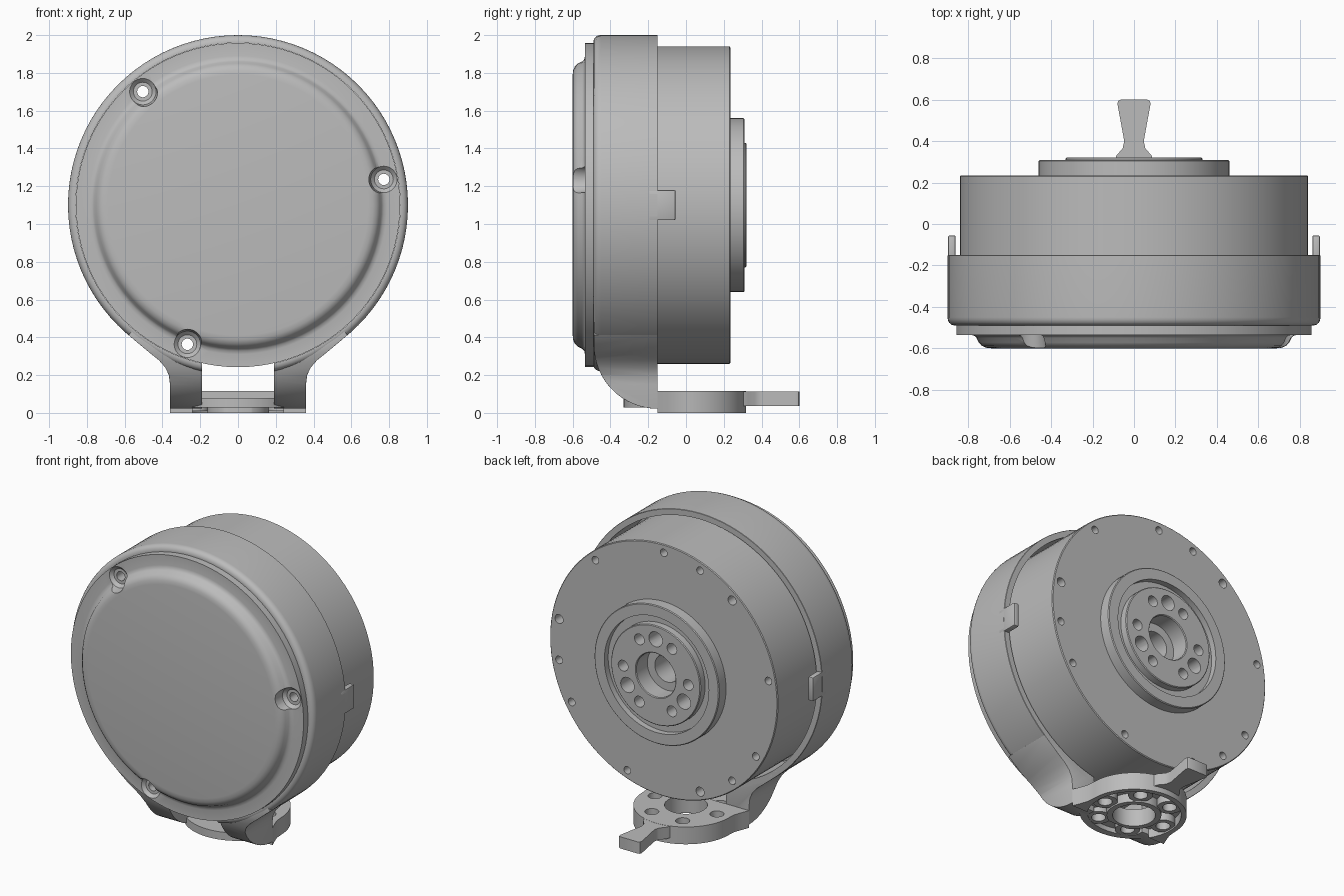
import bpy, bmesh
from math import sin, cos, pi, radians
from mathutils import Vector

AXIS_Z = 1.10  # height of the motor axis

if "Cube" in bpy.data.objects:
    bpy.data.objects.remove(bpy.data.objects["Cube"])

grey = bpy.data.materials.new("housing_grey")
grey.use_nodes = True
grey.diffuse_color = (0.5, 0.5, 0.5, 1)
grey.node_tree.nodes["Principled BSDF"].inputs["Base Color"].default_value = grey.diffuse_color


def finish(name, bm):
    bmesh.ops.remove_doubles(bm, verts=bm.verts, dist=1e-5)
    bmesh.ops.recalc_face_normals(bm, faces=bm.faces)
    mesh = bpy.data.meshes.new(name)
    bm.to_mesh(mesh)
    bm.free()
    obj = bpy.data.objects.new(name, mesh)
    mesh.materials.append(grey)
    bpy.context.collection.objects.link(obj)
    return obj


def lathe(name, profile, axis="Y", centers=((0, AXIS_Z),), segs=96):
    """Turn a closed (radius, height) profile about an axis at each centre."""
    bm = bmesh.new()
    for u, v in centers:
        rings = []
        for r, h in profile:
            ring = []
            for i in range(segs if r > 0 else 1):
                a = 2 * pi * i / segs
                p, q = u + r * cos(a), v + r * sin(a)
                ring.append(bm.verts.new((p, h, q) if axis == "Y" else (p, q, h)))
            rings.append(ring)
        for a, b in zip(rings, rings[1:] + rings[:1]):
            if len(a) == 1 and len(b) == 1:
                continue
            for i in range(segs):
                j = (i + 1) % segs
                quad = [a[i % len(a)], a[j % len(a)], b[j % len(b)], b[i % len(b)]]
                bm.faces.new(list(dict.fromkeys(quad)))
    return finish(name, bm)


def rods(name, centers, r, low, high, axis="Y"):
    return lathe(name, [(0, low), (r, low), (r, high), (0, high)], axis, centers, 24)


def prism(name, outline, low, high, axis):
    """Extrude a 2D outline along an axis."""
    place = {"X": lambda p, q, h: (h, p, q),
             "Y": lambda p, q, h: (p, h, q),
             "Z": lambda p, q, h: (p, q, h)}[axis]
    bm = bmesh.new()
    face = bm.faces.new([bm.verts.new(place(p, q, low)) for p, q in outline])
    out = bmesh.ops.extrude_face_region(bm, geom=[face])
    moved = [g for g in out["geom"] if isinstance(g, bmesh.types.BMVert)]
    bmesh.ops.translate(bm, verts=moved, vec=Vector(place(0, 0, high - low)))
    return finish(name, bm)


def rect(a, b, c, d):
    return [(a, c), (b, c), (b, d), (a, d)]


def apply(obj, mod):
    bpy.context.view_layer.objects.active = obj
    bpy.ops.object.modifier_apply(modifier=mod.name)


def cut(objs, cutter, operation="DIFFERENCE"):
    for obj in objs:
        mod = obj.modifiers.new("cut", "BOOLEAN")
        mod.operation, mod.object, mod.solver = operation, cutter, "EXACT"
        apply(obj, mod)
    bpy.data.objects.remove(cutter)


def polar(angles, r, v=AXIS_Z):
    return [(r * cos(radians(a)), v + r * sin(radians(a))) for a in angles]


def arc(cx, cy, r, start, end, n=24):
    return [(cx + r * cos(radians(start + (end - start) * i / n)),
             cy + r * sin(radians(start + (end - start) * i / n))) for i in range(n + 1)]


# Motor body with rear boss, groove, output disc and stepped bore
body = lathe("motor_body", [
    (0, .05), (.09, .05), (.09, .2), (.145, .2), (.145, .315), (.15, .32),
    (.325, .32), (.33, .315), (.33, .27), (.385, .27), (.385, .31),
    (.455, .31), (.46, .305), (.46, .235), (.835, .235), (.84, .23),
    (.84, -.48), (0, -.48)])

# Front cover with raised, soft-edged dome
cover = lathe("front_cover", [
    (0, -.44), (.858, -.44), (.858, -.535), (.79, -.535), (.772, -.539),
    (.76, -.55), (.75, -.572), (.735, -.588), (.715, -.597), (.69, -.60), (0, -.60)])

# Screw pockets and holes
screws = (10, 130, 250)
cut([cover], lathe("pocket_cutter", [
    (0, -.7), (.085, -.7), (.08, -.6), (.07, -.535), (.05, -.515), (0, -.515)],
    "Y", polar(screws, .784), 32))
cut([cover, body], rods("screw_cutter", polar(screws, .784), .03, -.8, .5))
rim = [a + t for t in (0, 120, 240) for a in (50, 90, 110)]
cut([body], rods("rim_hole_cutter", polar(rim, .784), .025, .12, .4))
cut([body], rods("disc_large_cutter", polar((90, 210, 330), .24), .05, .2, .4))
cut([body], rods("disc_small_cutter", polar((0, 60, 120, 180, 240, 300), .24), .036, .2, .4))

# Outer ring with rounded front edge
ring = lathe("outer_ring", [
    (.859, -.49), (.868, -.49), (.882, -.486), (.893, -.476), (.899, -.462),
    (.9, -.45), (.9, -.152), (.898, -.15), (.86, -.15)])

# Legs: front silhouette trimmed by a rounded side profile
legs = []
for side in (1, -1):
    front = [(.19, 0), (.36, 0), (.36, .15), (.366, .2), (.385, .24), (.42, .28),
             (.47, .32), (.58, .412), (.5, .5), (.19, .4)]
    leg = prism("left_leg" if side > 0 else "right_leg",
                [(side * x, z) for x, z in front], -.6, -.1, "Y")
    profile = arc(-.15, .36, .338, 180, 270, 16) + [(-.15, .7), (-.488, .7)]
    cut([leg], prism("leg_profile", profile, -1, 1, "X"), "INTERSECT")
    bevel = leg.modifiers.new("soft_edge", "BEVEL")
    bevel.width, bevel.segments, bevel.angle_limit = .018, 3, radians(50)
    apply(leg, bevel)
    legs.append(leg)
cut(legs, lathe("bore_cutter", [(0, -1), (.87, -1), (.87, 1), (0, 1)]))
cut([ring], prism("opening_cutter", rect(-.19, .19, 0, .262), -.6, 0, "Y"))

# Side locating tabs
for side in (1, -1):
    x = sorted((side * .861, side * .898))
    tab = prism("left_tab" if side > 0 else "right_tab",
                rect(-.2, -.055, AXIS_Z - .08, AXIS_Z + .08), x[0], x[1], "X")
    bevel = tab.modifiers.new("soft_edge", "BEVEL")
    bevel.width, bevel.segments = .008, 2
    apply(tab, bevel)

# Round foot plate, front lip and hollow underside
outline = arc(0, 0, .318, 0, 180, 40) + [
    (-.322, -.05), (-.34, -.1), (-.36, -.15), (.36, -.15), (.34, -.1), (.322, -.05)]
foot = prism("foot_plate", outline, 0, .115, "Z")
lip = prism("foot_front_lip", arc(0, 0, .33, 206, 334), .028, .08, "Z")
cut([foot, lip], lathe("underside_cutter", [
    (.165, -.1), (.285, -.1), (.285, .06), (.165, .06)], "Z", ((0, 0),), 64))
spots = polar(range(0, 360, 60), .228, 0)
rear_bosses = rods("foot_bosses_rear", spots[:4], .075, .01, .1, "Z")
front_bosses = rods("foot_bosses_front", spots[4:], .075, .03, .075, "Z")
cut([foot, lip, rear_bosses, front_bosses],
    rods("foot_hole_cutter", spots, .043, -.1, .3, "Z"))
cut([foot, lip], rods("foot_centre_cutter", [(0, 0)], .13, -.1, .3, "Z"))

# Flared lever at the back of the foot
half = [(.1, .29), (.085, .33), (.055, .365), (.047, .40), (.08, .58), (.076, .595), (.065, .60)]
prism("foot_lever", half + [(-x, y) for x, y in reversed(half)], .036, .114, "Z")

# Smooth curved walls, keep edges crisp
bpy.ops.object.select_all(action="DESELECT")
for obj in bpy.context.collection.objects:
    if obj.type == "MESH" and obj.data.materials and obj.data.materials[0] == grey:
        obj.select_set(True)
        bpy.context.view_layer.objects.active = obj
bpy.ops.object.shade_smooth_by_angle(angle=radians(30))
